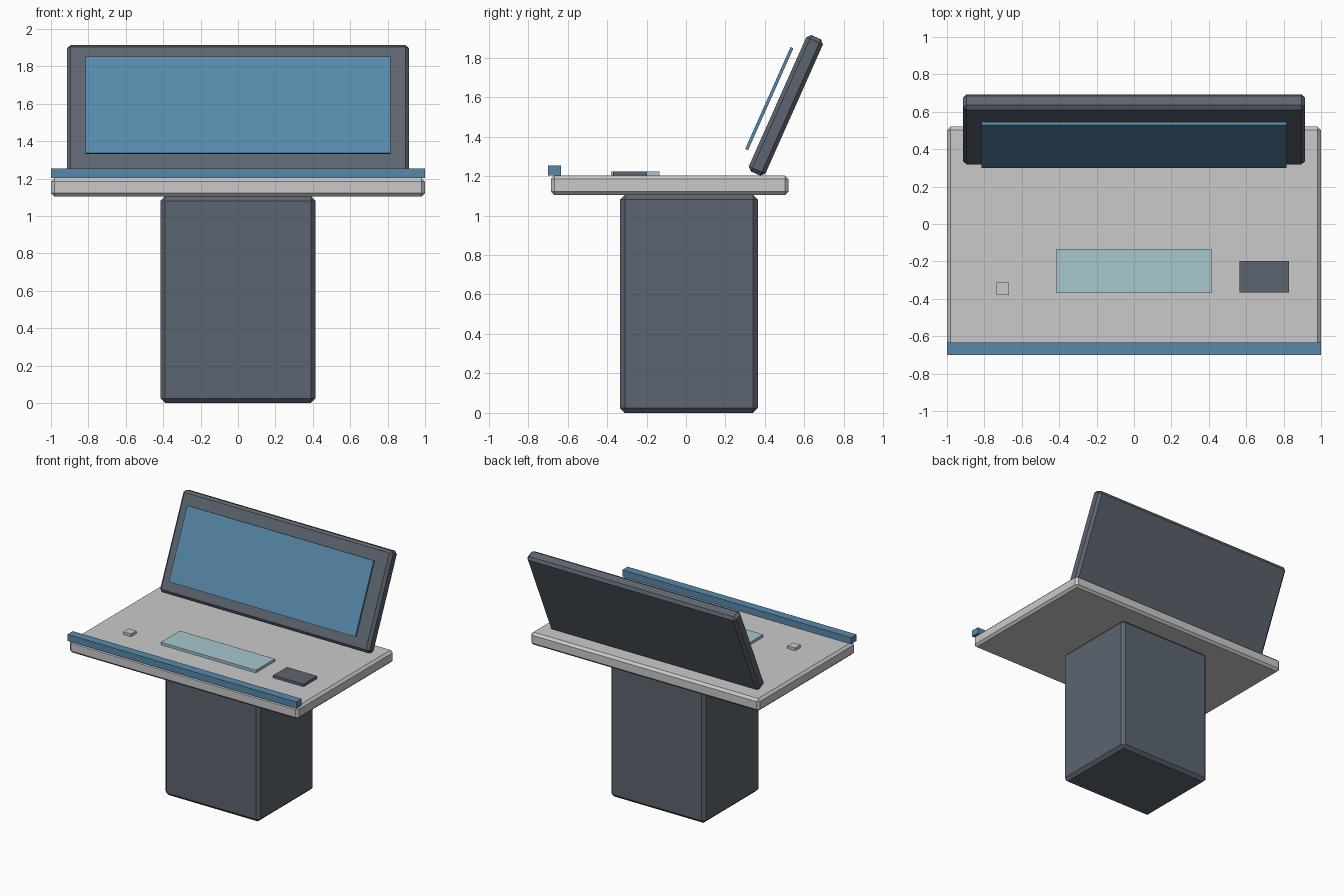
import bpy
import math

cube = bpy.data.objects.get("Cube")
if cube:
    bpy.data.objects.remove(cube, do_unlink=True)


def material(name, r, g, b):
    m = bpy.data.materials.new(name)
    m.use_nodes = True
    m.diffuse_color = (r, g, b, 1)
    m.node_tree.nodes["Principled BSDF"].inputs["Base Color"].default_value = (r, g, b, 1)
    return m


slate = material("slate grey", 0.11, 0.13, 0.16)
light = material("light grey", 0.59, 0.59, 0.60)
blue = material("steel blue", 0.095, 0.25, 0.40)
teal = material("pale teal", 0.39, 0.58, 0.62)


def box(name, x, y, z, mat, bevel=0.0, tilt=0.0):
    """Box from (min, max) ranges, with an optional chamfer and backward tilt."""
    spans = (x, y, z)
    bpy.ops.mesh.primitive_cube_add(size=1, location=[(a + b) / 2 for a, b in spans])
    ob = bpy.context.object
    ob.name = name
    ob.scale = [b - a for a, b in spans]
    bpy.ops.object.transform_apply(location=False, rotation=False, scale=True)
    ob.rotation_euler.x = math.radians(-tilt)
    ob.data.materials.append(mat)
    if bevel:
        mod = ob.modifiers.new("chamfer", 'BEVEL')
        mod.width = bevel
        mod.segments = 1
    return ob


def panel(name, width, depth, height, y, z, mat, bevel=0.0):
    """Upright panel centred on x, leaning back."""
    return box(name, (-width / 2, width / 2), (y - depth / 2, y + depth / 2),
               (z - height / 2, z + height / 2), mat, bevel, tilt=24)


# Pedestal and worktop
box("pedestal", (-0.415, 0.415), (-0.335, 0.365), (0, 1.105), slate, 0.025)
box("worktop", (-1, 1), (-0.685, 0.52), (1.104, 1.202), light, 0.018)
box("front_rail", (-1, 1), (-0.70, -0.633), (1.203, 1.254), blue)

# Leaning display with its floating screen
panel("display_housing", 1.83, 0.092, 0.756, 0.506, 1.558, slate, 0.02)
panel("display_screen", 1.63, 0.016, 0.565, 0.422, 1.592, blue)

# Items on the worktop
box("keypad", (-0.415, 0.415), (-0.37, -0.133), (1.202, 1.223), teal)
box("dark_pad", (0.565, 0.83), (-0.367, -0.197), (1.202, 1.223), slate)
box("small_button", (-0.735, -0.668), (-0.38, -0.313), (1.202, 1.223), light)
